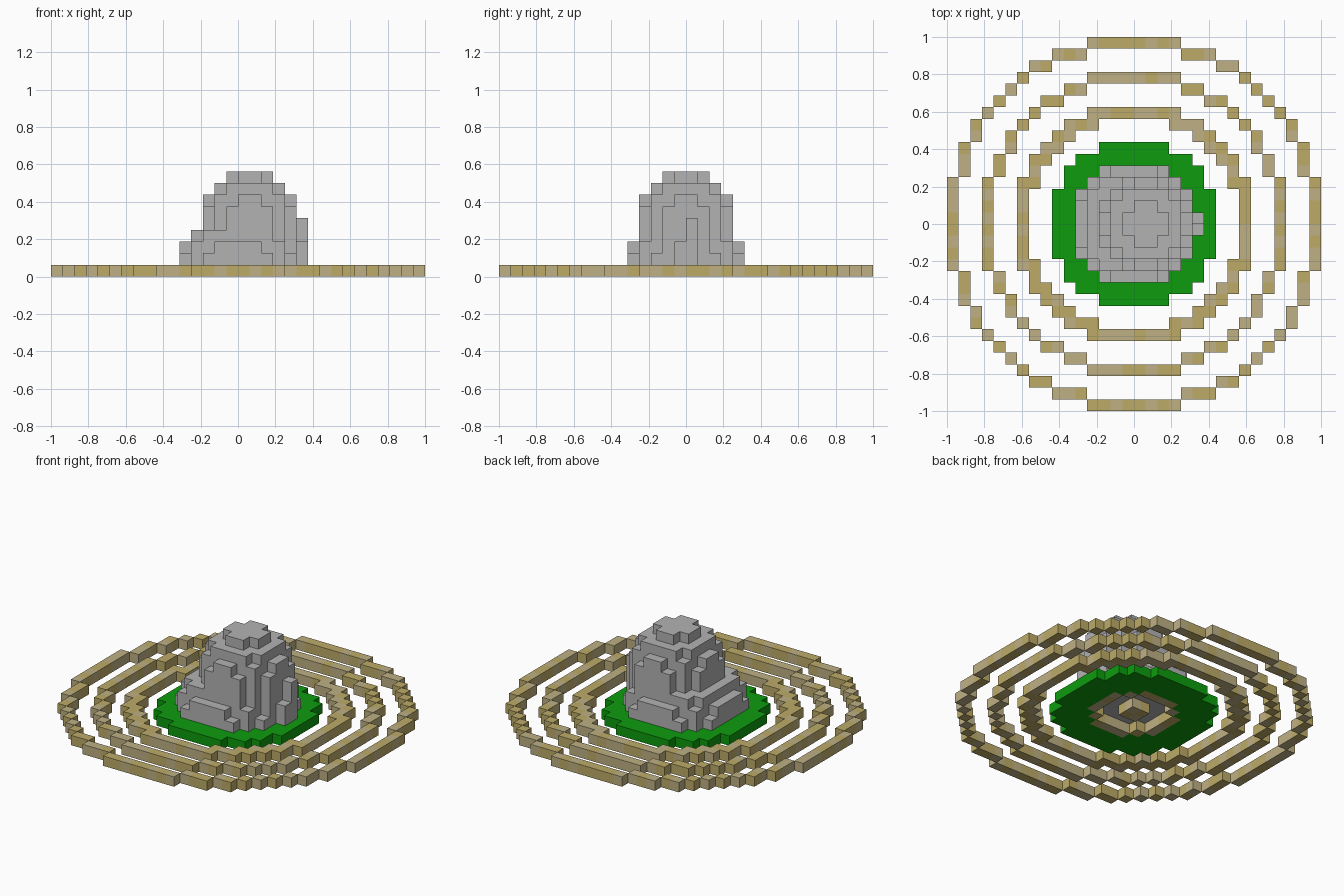
import bpy
import bmesh
import random
from math import hypot, floor
from mathutils import Vector

cube = bpy.data.objects.get("Cube")
if cube:
    bpy.data.objects.remove(cube, do_unlink=True)

random.seed(4)
V = 2 / 32          # block size
HALF = 16           # grid half width in blocks


def material(name, rgb):
    m = bpy.data.materials.new(name)
    m.use_nodes = True
    m.diffuse_color = (*rgb, 1)
    m.node_tree.nodes["Principled BSDF"].inputs["Base Color"].default_value = (*rgb, 1)
    return m


SAND = material("pale sand", (0.52, 0.44, 0.23))
GOLD = material("golden sand", (0.51, 0.41, 0.14))
GREEN = material("grass green", (0.004, 0.33, 0.004))
GREY = material("stone grey", (0.45, 0.45, 0.45))


def disc_cells(inner, outer):
    """Ground blocks whose centre lies between two radii."""
    span = range(-HALF, HALF)
    return {(i, j, 0) for i in span for j in span
            if inner <= hypot(i + 0.5, j + 0.5) < outer}


# Ground rings, one block high
parts = {}
ring_names = ["outer_ring", "middle_ring", "inner_ring", "hidden_ring", "centre_block"]
for name, r in zip(ring_names, (16, 13, 10, 4, 1)):
    parts[name] = (disc_cells(r - 0.87, r + 0.13), [SAND, GOLD])
parts["grass_disc"] = (disc_cells(4.13, 7.13), [GREEN])


# Stone mound, described by a column height
def mound_height(i, j):
    x, y = i + 0.5, j + 0.5
    base, top = hypot(x, y), hypot(x - 1, y)
    if i == 5 and j in (-1, 0):
        return 5 if j == 0 else 3
    if top < 2:
        return 9
    if top < 3.13:
        return 8
    if top < 3.7:
        return 7
    if top < 4:
        return 6
    if base < 4.5:
        return 4
    if base < 5:
        return 3
    return (3 if abs(y) < 2 or abs(x) < 2 else 2) if base < 5.2 else 0


mound = {(i, j, k) for i in range(-6, 6) for j in range(-6, 6)
         for k in range(1, mound_height(i, j))}
parts["stone_mound"] = (mound, [GREY])

solid = set().union(*(cells for cells, _ in parts.values()))
DIRECTIONS = [Vector(d) for d in ((1, 0, 0), (-1, 0, 0), (0, 1, 0),
                                  (0, -1, 0), (0, 0, 1), (0, 0, -1))]


def build_blocks(name, cells, mats):
    """Skin of a block set, leaving out faces hidden by other blocks."""
    bm = bmesh.new()
    for cell in sorted(cells):
        tone = random.randrange(len(mats))
        centre = Vector(cell) + Vector((0.5, 0.5, 0.5))
        for d in DIRECTIONS:
            if tuple(floor(c) for c in centre + d) in solid:
                continue
            u = Vector((d.y, d.z, d.x)) / 2
            w = d.cross(u)
            mid = centre + d / 2
            corners = (mid - u - w, mid + u - w, mid + u + w, mid - u + w)
            face = bm.faces.new([bm.verts.new(p * V) for p in corners])
            face.material_index = tone
    bmesh.ops.remove_doubles(bm, verts=bm.verts, dist=V / 50)
    bmesh.ops.dissolve_limit(bm, angle_limit=0.01, verts=bm.verts,
                             edges=bm.edges, delimit={'MATERIAL'})
    mesh = bpy.data.meshes.new(name)
    bm.to_mesh(mesh)
    bm.free()
    for m in mats:
        mesh.materials.append(m)
    obj = bpy.data.objects.new(name, mesh)
    bpy.context.collection.objects.link(obj)


for name, (cells, mats) in parts.items():
    build_blocks(name, cells, mats)
